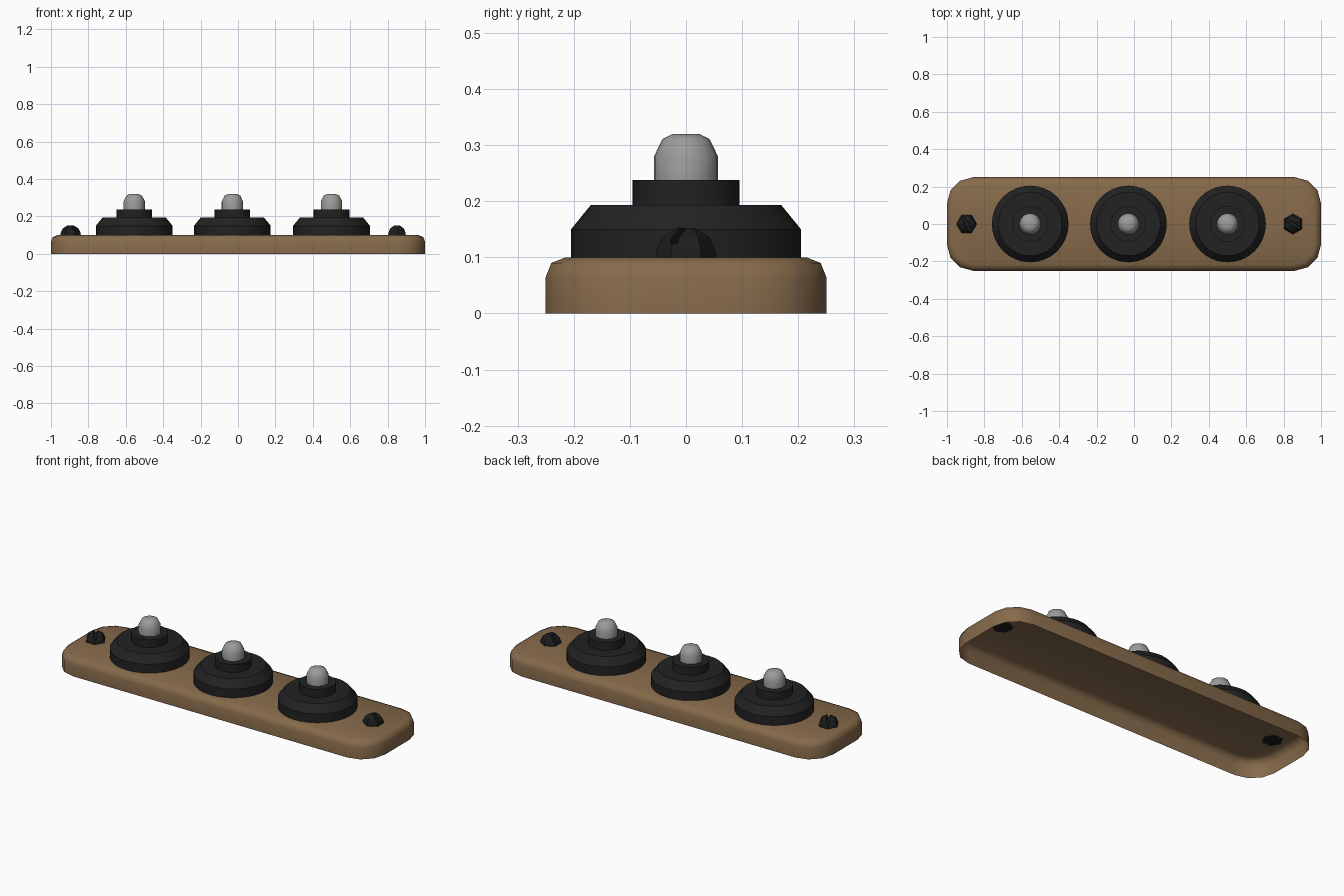
import bpy, bmesh
from math import pi, sin, cos, radians

cube = bpy.data.objects.get("Cube")
if cube:
    bpy.data.objects.remove(cube, do_unlink=True)


def material(name, r, g, b):
    m = bpy.data.materials.new(name)
    m.use_nodes = True
    m.diffuse_color = (r, g, b, 1)
    m.node_tree.nodes["Principled BSDF"].inputs["Base Color"].default_value = (r, g, b, 1)
    return m


wood = material("brown_wood", 0.24, 0.145, 0.07)
black = material("black_plastic", 0.016, 0.016, 0.016)
metal = material("grey_metal", 0.33, 0.33, 0.33)
dark = material("dark_screw", 0.012, 0.012, 0.012)


def loft(name, rings, mat, smooth=None, cap_bottom=False):
    """Skin a stack of equal-length rings and close the top."""
    bm = bmesh.new()
    loops = [[bm.verts.new(p) for p in ring] for ring in rings]
    for low, high in zip(loops, loops[1:]):
        n = len(low)
        for i in range(n):
            j = (i + 1) % n
            bm.faces.new((low[i], low[j], high[j], high[i]))
    bm.faces.new(loops[-1])
    if cap_bottom:
        bm.faces.new(loops[0][::-1])
    mesh = bpy.data.meshes.new(name)
    bm.to_mesh(mesh)
    bm.free()
    mesh.materials.append(mat)
    ob = bpy.data.objects.new(name, mesh)
    bpy.context.collection.objects.link(ob)
    if smooth:
        bpy.ops.object.select_all(action='DESELECT')
        ob.select_set(True)
        bpy.context.view_layer.objects.active = ob
        bpy.ops.object.shade_smooth_by_angle(angle=radians(smooth))
    return ob


def lathe(name, profile, sides, mat, x, smooth=None, turn=0, cap_bottom=False):
    rings = [[(r * cos(2 * pi * i / sides + turn), r * sin(2 * pi * i / sides + turn), z)
              for i in range(sides)] for r, z in profile]
    ob = loft(name, rings, mat, smooth, cap_bottom)
    ob.location.x = x
    return ob


def rounded_ring(inset, z, corner=0.14, steps=3):
    ring = []
    for quarter, (sx, sy) in enumerate([(1, 1), (-1, 1), (-1, -1), (1, -1)]):
        for s in range(steps + 1):
            a = pi / 2 * (quarter + s / steps)
            ring.append((sx * (1 - corner) + (corner - inset) * cos(a),
                         sy * (0.25 - corner) + (corner - inset) * sin(a), z))
    return ring


# Wooden base, a shell open underneath
loft("base", [rounded_ring(i, z) for i, z in
              [(0, 0), (0, 0.065), (0.01, 0.09), (0.035, 0.1)]], wood, 50)

# Three stepped housings with metal buttons
for side, x in [("right", -0.555), ("middle", -0.03), ("left", 0.5)]:
    lathe(side + "_housing", [(0.205, 0.1), (0.205, 0.15), (0.17, 0.193),
                              (0.095, 0.193), (0.095, 0.238)], 32, black, x, 30)
    lathe(side + "_button", [(0.057, 0.238), (0.057, 0.28), (0.042, 0.311),
                             (0.024, 0.32)], 24, metal, x, 40)

# Slotted six-sided screws at both ends
for side, x, turn in [("right", -0.895, 0), ("left", 0.85, pi / 6)]:
    screw = lathe(side + "_screw", [(0.055, 0.099), (0.052, 0.115), (0.042, 0.136),
                                    (0.016, 0.152)], 6, dark, x, None, turn, True)
    bpy.ops.mesh.primitive_cube_add(size=1, location=(x, 0, 0.15),
                                    rotation=(0, 0, turn - pi / 3))
    cutter = bpy.context.object
    cutter.name = side + "_slot_cutter"
    cutter.scale = (0.2, 0.015, 0.05)
    cutter.data.materials.append(dark)
    cutter.hide_render = True
    cutter.hide_set(True)
    cut = screw.modifiers.new("slot", 'BOOLEAN')
    cut.operation = 'DIFFERENCE'
    cut.solver = 'EXACT'
    cut.object = cutter
